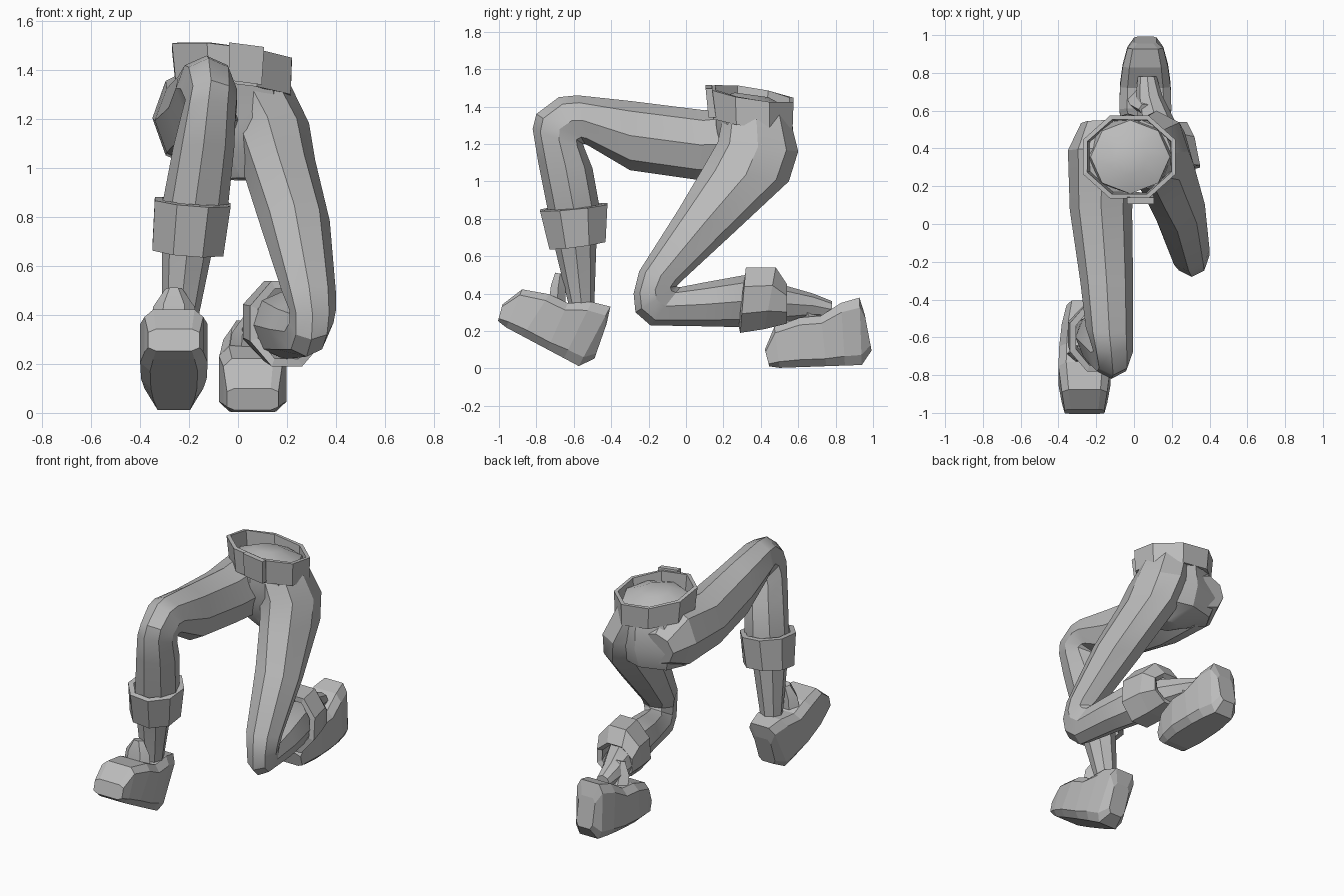
import bpy, bmesh, math
from mathutils import Matrix, Vector

if "Cube" in bpy.data.objects:
    bpy.data.objects.remove(bpy.data.objects["Cube"], do_unlink=True)

grey = bpy.data.materials.new("plain_grey")
grey.use_nodes = True
grey.diffuse_color = (0.5, 0.5, 0.5, 1)
grey.node_tree.nodes["Principled BSDF"].inputs["Base Color"].default_value = (0.5, 0.5, 0.5, 1)


def soften(value, power):
    return math.copysign(abs(value) ** power, value)


def loft(name, rings, hard=False, power=1, wall=0, roll=0, matrix=None, sides=8):
    """Skin rings of (x centre, half width, (y, z) one edge, (y, z) other edge).
    Hard parts have flat-sided rings and flat shading; a low power squares them."""
    bm = bmesh.new()
    phase = math.pi / sides if hard else 0
    grow = 1 / math.cos(phase) ** power
    loops = []
    for xc, half, a, b in rings:
        a, b = Vector((0, *a)), Vector((0, *b))
        loop = []
        for i in range(sides):
            t = 2 * math.pi * i / sides + phase
            dx = half * soften(math.cos(t), power) * grow
            co = (a + b) / 2 + (a - b) / 2 * soften(math.sin(t), power) * grow
            loop.append(bm.verts.new(co + Vector((xc + dx, 0, -roll * dx))))
        loops.append(loop)
    for p, q in zip(loops, loops[1:]):
        for i in range(sides):
            j = (i + 1) % sides
            bm.faces.new((p[i], p[j], q[j], q[i]))
    if not wall:
        bm.faces.new(loops[0])
        bm.faces.new(loops[-1])
    bmesh.ops.recalc_face_normals(bm, faces=bm.faces)
    if matrix:
        bm.transform(matrix)
    mesh = bpy.data.meshes.new(name)
    bm.to_mesh(mesh)
    bm.free()
    mesh.materials.append(grey)
    obj = bpy.data.objects.new(name, mesh)
    bpy.context.collection.objects.link(obj)
    if not hard:
        bpy.ops.object.select_all(action="DESELECT")
        obj.select_set(True)
        bpy.context.view_layer.objects.active = obj
        bpy.ops.object.shade_smooth_by_angle(angle=math.radians(30))
    if wall:
        mod = obj.modifiers.new("wall", "SOLIDIFY")
        mod.thickness = wall
        mod.offset = -1


# Hips and seat with a shallow domed top
loft("pelvis", [
    (-.02, .09, (.26, 1.475), (.44, 1.45)),
    (-.02, .21, (.16, 1.44), (.55, 1.39)),
    (-.025, .24, (.16, 1.31), (.57, 1.3)),
    (-.03, .295, (.18, 1.16), (.585, 1.15)),
    (-.03, .24, (.22, 1.05), (.54, 1.02)),
    (.01, .07, (.26, .96), (.4, .95)),
])

# Kneeling leg: hip, thigh, folded knee, shin, ankle
loft("left_leg", [
    (.04, .165, (.2, 1.36), (.55, 1.36)),
    (.12, .17, (.17, 1.21), (.6, 1.16)),
    (.16, .155, (.09, 1.07), (.55, 1.0)),
    (.23, .145, (-.04, .85), (.25, .72)),
    (.29, .11, (-.25, .52), (-.02, .47)),
    (.305, .095, (-.28, .4), (-.05, .44)),
    (.3, .09, (-.27, .3), (-.045, .435)),
    (.28, .09, (-.19, .23), (-.03, .435)),
    (.24, .115, (.1, .225), (.1, .46)),
    (.19, .13, (.32, .22), (.32, .5)),
    (.12, .1, (.54, .25), (.54, .44)),
    (.08, .07, (.68, .27), (.68, .4)),
    (.07, .05, (.78, .27), (.78, .36)),
])

# Forward leg: buttock, thigh, bent knee, shin, ankle
loft("right_leg", [
    (-.16, .12, (.55, 1.28), (.52, 1.07)),
    (-.165, .185, (.4, 1.42), (.38, .99)),
    (-.175, .165, (.1, 1.38), (.05, 1.01)),
    (-.145, .14, (-.3, 1.43), (-.3, 1.06)),
    (-.13, .125, (-.58, 1.46), (-.52, 1.19)),
    (-.12, .115, (-.68, 1.45), (-.54, 1.2)),
    (-.11, .105, (-.8, 1.36), (-.55, 1.2)),
    (-.12, .11, (-.82, 1.28), (-.54, 1.17)),
    (-.14, .125, (-.79, 1.1), (-.5, 1.07)),
    (-.175, .135, (-.74, .85), (-.46, .85)),
    (-.21, .1, (-.7, .64), (-.48, .64)),
    (-.24, .07, (-.63, .35), (-.49, .35)),
    (-.25, .06, (-.62, .25), (-.5, .25)),
])

# Hollow faceted cuffs around the shins
loft("left_cuff", [
    (.2, .15, (.29, .19), (.32, .54)),
    (.17, .15, (.42, .21), (.48, .54)),
    (.15, .13, (.54, .24), (.54, .45)),
], hard=True, wall=.035)
loft("right_cuff", [
    (-.185, .155, (-.78, .845), (-.42, .88)),
    (-.205, .145, (-.73, .64), (-.43, .68)),
], hard=True, wall=.035, roll=.08)

# Tilted belt and its buckle
loft("belt", [
    (-.025, .245, (.135, 1.5), (.575, 1.435)),
    (-.02, .235, (.145, 1.345), (.57, 1.295)),
], hard=True, wall=.025, roll=.12)
loft("buckle", [
    (.035, .072, (.105, 1.505), (.14, 1.505)),
    (.03, .067, (.12, 1.35), (.16, 1.35)),
], hard=True, roll=.13, sides=4)


# Blocky shoes, toe towards the front, each with a raised tongue
def shoe(side, place, pitch):
    matrix = Matrix.Translation(place) @ Matrix.Rotation(math.radians(pitch), 4, "X")
    loft(side + "_shoe", [
        (0, .105, (-.275, .1), (-.255, .01)),
        (0, .12, (-.22, .22), (-.2, 0)),
        (0, .138, (-.08, .265), (-.1, 0)),
        (0, .134, (.03, .27), (.05, 0)),
        (0, .12, (.14, .335), (.15, 0)),
        (0, .095, (.24, .36), (.24, 0)),
        (0, .06, (.265, .27), (.295, .075)),
    ], hard=True, power=.4, matrix=matrix)
    loft(side + "_tongue", [
        (0, .1, (-.06, .2), (.04, .24)),
        (0, .085, (-.1, .31), (-.01, .33)),
        (0, .035, (-.11, .38), (-.05, .4)),
    ], matrix=matrix, sides=6)


shoe("left", (.06, .7, .01), 2)
shoe("right", (-.262, -.785, .125), -28)
